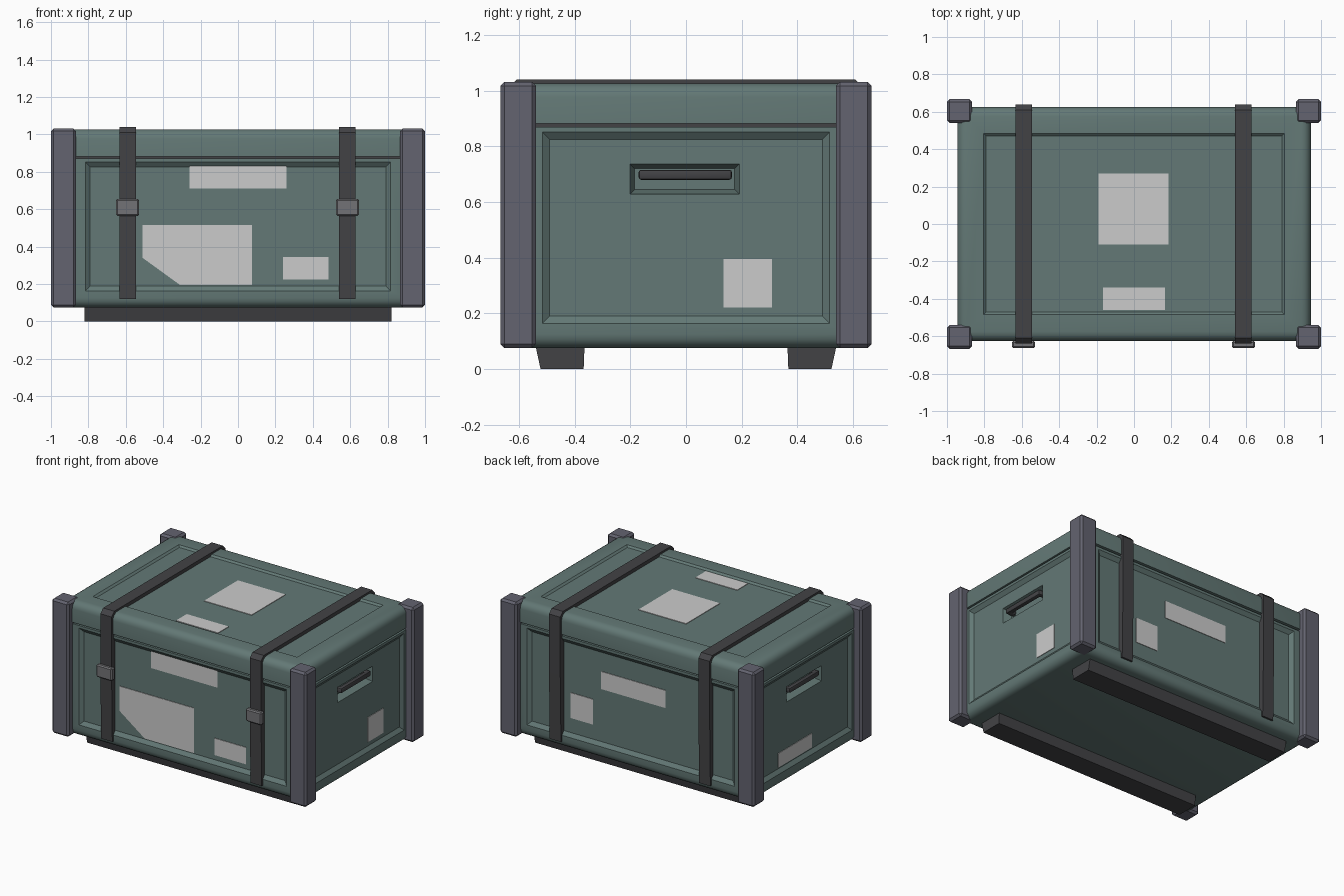
import bpy, bmesh

if "Cube" in bpy.data.objects:
    bpy.data.objects.remove(bpy.data.objects["Cube"])

AX = {'x': lambda u, v, w: (w, u, v), 'y': lambda u, v, w: (u, w, v), 'z': lambda u, v, w: (u, v, w)}


def material(name, rgb):
    m = bpy.data.materials.new(name)
    m.diffuse_color = (*rgb, 1)
    m.use_nodes = True
    m.node_tree.nodes["Principled BSDF"].inputs["Base Color"].default_value = m.diffuse_color
    return m


TEAL = material("green_shell", (0.125, 0.19, 0.18))
POST = material("post_metal", (0.125, 0.125, 0.16))
DARK = material("dark_rubber", (0.055, 0.055, 0.06))
BUCKLE = material("buckle_metal", (0.17, 0.17, 0.18))


def rect(u0, u1, v0, v1):
    return [(u0, v0), (u1, v0), (u1, v1), (u0, v1)]


def loft(name, axis, loop_a, a, loop_b, b, mat=None, bevel=0, seg=1, pick=None):
    """Solid between two matching 2D loops at positions a and b on an axis."""
    bm = bmesh.new()
    f = AX[axis]
    va = [bm.verts.new(f(u, v, a)) for u, v in loop_a]
    vb = [bm.verts.new(f(u, v, b)) for u, v in loop_b]
    n = len(va)
    bm.faces.new(va)
    bm.faces.new(vb[::-1])
    for i in range(n):
        bm.faces.new((va[i], vb[i], vb[(i + 1) % n], va[(i + 1) % n]))
    bmesh.ops.recalc_face_normals(bm, faces=bm.faces)
    if bevel:
        edges = [e for e in bm.edges if pick is None or pick(e)]
        bmesh.ops.bevel(bm, geom=edges, offset=bevel, segments=seg, profile=0.5, affect='EDGES')
    me = bpy.data.meshes.new(name)
    bm.to_mesh(me)
    bm.free()
    ob = bpy.data.objects.new(name, me)
    bpy.context.collection.objects.link(ob)
    if mat:
        me.materials.append(mat)
    return ob


def prism(name, axis, loop, a, b, *args, **kw):
    return loft(name, axis, loop, a, loop, b, *args, **kw)


def activate(ob):
    bpy.ops.object.select_all(action='DESELECT')
    ob.select_set(True)
    bpy.context.view_layer.objects.active = ob


def smooth(ob):
    activate(ob)
    bpy.ops.object.shade_smooth_by_angle(angle=0.6)


def cut(ob, cutter):
    cutter.hide_render = True
    m = ob.modifiers.new("cut", 'BOOLEAN')
    m.operation, m.solver, m.object = 'DIFFERENCE', 'EXACT', cutter
    activate(ob)
    bpy.ops.object.modifier_apply(modifier=m.name)
    bpy.data.objects.remove(cutter)


def panel_cutter(axis, sign, surface, inner, depth=0.02, grow=0.04):
    u0, u1, v0, v1 = inner
    return loft("panel_cutter", axis, rect(*inner), sign * (surface - depth),
                rect(u0 - grow, u1 + grow, v0 - grow, v1 + grow), sign * (surface + 0.01))


# Main shell, rounded everywhere except the flat rim
BX, BY = 0.945, 0.62
body = prism("crate_body", 'z', rect(-BX, BX, -BY, BY), 0.075, 0.87, TEAL, 0.05, 4,
             lambda e: min(v.co.z for v in e.verts) < 0.8)
for s in (-1, 1):
    cut(body, panel_cutter('y', s, BY, (-0.79, 0.79, 0.19, 0.825)))
    cut(body, panel_cutter('x', s, BX, (-0.49, 0.49, 0.19, 0.825)))
    # Handle pocket
    cut(body, loft("pocket_cutter", 'x', rect(-0.185, 0.175, 0.645, 0.72), s * 0.87,
                   rect(-0.205, 0.195, 0.625, 0.74), s * 0.935))
smooth(body)

# Recessed seam between body and lid
prism("lid_seam", 'z', rect(-0.925, 0.925, -0.6, 0.6), 0.86, 0.89, DARK)

# Lid with rolled rim and sunken top panel
lid = prism("crate_lid", 'z', rect(-BX, BX, -0.625, 0.625), 0.882, 1.027, TEAL, 0.05, 4,
            lambda e: max(v.co.z for v in e.verts) > 0.95)
cut(lid, panel_cutter('z', 1, 1.027, (-0.79, 0.79, -0.47, 0.47), 0.012, 0.025))
smooth(lid)

# Corner posts
for sx in (-1, 1):
    for sy in (-1, 1):
        xs, ys = sorted((sx * 0.866, sx)), sorted((sy * 0.54, sy * 0.667))
        prism("corner_post", 'z', rect(*xs, *ys), 0.075, 1.032, POST, 0.014, 1)

# Skids
for s in (-1, 1):
    prism("skid", 'x', [(s * 0.54, 0.078), (s * 0.523, 0), (s * 0.368, 0), (s * 0.365, 0.078)],
          -0.82, 0.82, DARK)

# Straps wrapped over the lid, with front buckles
half = [(-0.598, 0.12), (-0.632, 0.12), (-0.64, 0.6), (-0.64, 1.01), (-0.61, 1.04)]
inner = [(-0.598, 1.01)]
outline = half + [(-y, z) for y, z in half[::-1]] + [(-y, z) for y, z in inner] + inner
for x in (-0.59, 0.585):
    prism("strap", 'x', outline, x - 0.044, x + 0.044, DARK)
    prism("buckle", 'y', rect(x - 0.062, x + 0.062, 0.565, 0.655), -0.664, -0.625, BUCKLE, 0.008, 1)

# Carry handles inside the pockets
for s in (-1, 1):
    grip = [(-0.17, 0.865), (-0.17, 0.932), (0.165, 0.932), (0.165, 0.865),
            (0.135, 0.865), (0.135, 0.9), (-0.14, 0.9), (-0.14, 0.865)]
    smooth(prism("carry_handle", 'z', [(s * x, y) for y, x in grip], 0.68, 0.716, DARK, 0.009, 2))

# Plain label plates: name, axis, side, panel position, outline
cut_corner = [(-0.51, 0.34), (-0.31, 0.195), (0.075, 0.195), (0.075, 0.515), (-0.51, 0.515)]
labels = [
    ("front_label_wide", 'y', -1, 0.6, rect(-0.26, 0.26, 0.71, 0.835)),
    ("front_label_large", 'y', -1, 0.6, cut_corner),
    ("front_label_small", 'y', -1, 0.6, rect(0.24, 0.485, 0.225, 0.345)),
    ("back_label_wide", 'y', 1, 0.6, rect(-0.26, 0.245, 0.565, 0.69)),
    ("back_label_square", 'y', 1, 0.6, rect(0.31, 0.485, 0.295, 0.475)),
    ("right_label", 'x', 1, 0.925, rect(0.135, 0.31, 0.22, 0.395)),
    ("left_label", 'x', -1, 0.925, rect(-0.09, 0.29, 0.2, 0.3)),
    ("top_label_square", 'z', 1, 1.015, rect(-0.19, 0.185, -0.11, 0.27)),
    ("top_label_strip", 'z', 1, 1.015, rect(-0.165, 0.165, -0.46, -0.34)),
]
for name, axis, s, d, loop in labels:
    prism(name, axis, loop, s * (d - 0.003), s * (d + 0.004))
